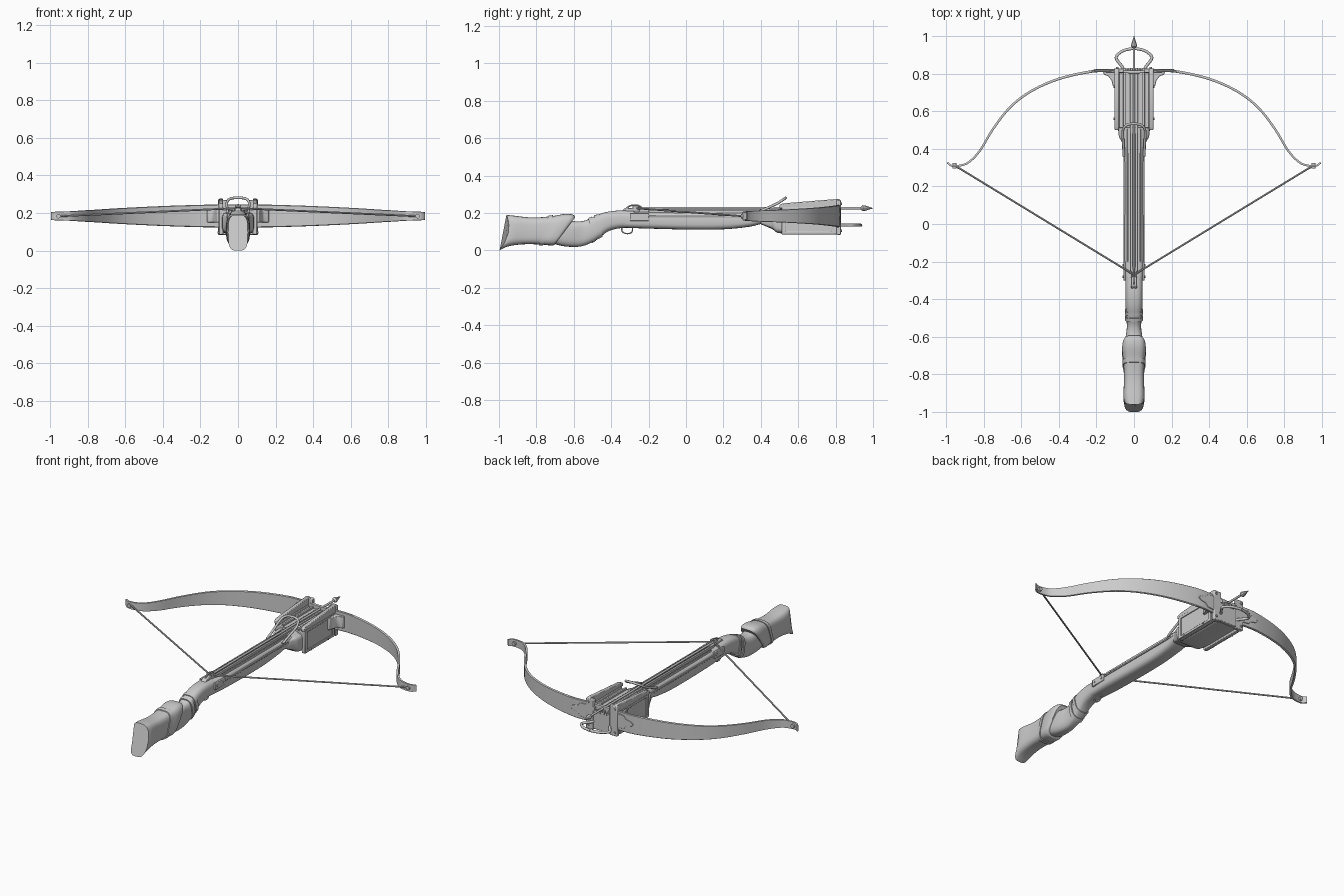
import bpy, bmesh, math
from mathutils import Vector


def spline(pts, n=5):
    """Catmull-Rom resampling of tuples of any length."""
    P = [Vector(p) for p in pts]
    P = [P[0] * 2 - P[1]] + P + [P[-1] * 2 - P[-2]]
    out = []
    for i in range(1, len(P) - 2):
        a, b, c, d = P[i - 1:i + 3]
        for k in range(n):
            t = k / n
            out.append((b * 2 + (c - a) * t + (a * 2 - b * 5 + c * 4 - d) * t * t
                        + (b * 3 - a - c * 3 + d) * t ** 3) / 2)
    return out + [P[-2]]


def finish(name, bm, mirror=False, bevel=0, angle=40):
    bmesh.ops.recalc_face_normals(bm, faces=bm.faces)
    me = bpy.data.meshes.new(name)
    bm.to_mesh(me)
    bm.free()
    ob = bpy.data.objects.new(name, me)
    bpy.context.collection.objects.link(ob)
    if bevel:
        m = ob.modifiers.new("bevel", 'BEVEL')
        m.width, m.segments, m.limit_method = bevel, 2, 'ANGLE'
    if mirror:
        ob.modifiers.new("mirror", 'MIRROR')
    bpy.context.view_layer.objects.active = ob
    bpy.ops.object.select_all(action='DESELECT')
    ob.select_set(True)
    bpy.ops.object.shade_smooth_by_angle(angle=math.radians(angle))
    return ob


def skin(name, rings, mirror=False, cap=True):
    bm = bmesh.new()
    R = [[bm.verts.new(p) for p in r] for r in rings]
    n = len(R[0])
    for a, b in zip(R, R[1:]):
        for i in range(n):
            bm.faces.new((a[i], a[(i + 1) % n], b[(i + 1) % n], b[i]))
    if cap:
        bm.faces.new(R[0])
        bm.faces.new(R[-1])
    return finish(name, bm, mirror)


def loft(name, stations, power=3.0, n=28, steps=4):
    """Stations: (y bottom, z bottom, y top, z top, half width, end bow)."""
    rings = []
    for yb, zb, yt, zt, w, bow in spline([Vector(s) for s in stations], steps):
        ring = []
        for k in range(n):
            a = 2 * math.pi * k / n
            c, s = math.cos(a), math.sin(a)
            x = math.copysign(abs(c) ** (2 / power), c) * w
            t = (math.copysign(abs(s) ** (2 / power), s) + 1) / 2
            ring.append((x, yb + (yt - yb) * t + bow * 4 * t * (1 - t), zb + (zt - zb) * t))
        rings.append(ring)
    return skin(name, rings)


def prism(name, pts, lo, hi, axis='x', mirror=False, bevel=0.004):
    """Extrude an outline: (y,z) along x, (x,z) along y, (x,y) along z."""
    put = {'x': lambda p, d: (d, p[0], p[1]), 'y': lambda p, d: (p[0], d, p[1]),
           'z': lambda p, d: (p[0], p[1], d)}[axis]
    bm = bmesh.new()
    A = [bm.verts.new(put(p, lo)) for p in pts]
    B = [bm.verts.new(put(p, hi)) for p in pts]
    bm.faces.new(A)
    bm.faces.new(B)
    for i in range(len(A)):
        j = (i + 1) % len(A)
        bm.faces.new((A[i], A[j], B[j], B[i]))
    return finish(name, bm, mirror, bevel, 35)


def box(name, x, y, z, **kw):
    return prism(name, [(y[0], z[0]), (y[1], z[0]), (y[1], z[1]), (y[0], z[1])], x[0], x[1], **kw)


def tube(name, pts, radii, mirror=False, n=10):
    pts = [Vector(p) for p in pts]
    if not isinstance(radii, (list, tuple)):
        radii = [radii] * len(pts)
    rings, u = [], None
    for i, p in enumerate(pts):
        t = (pts[min(i + 1, len(pts) - 1)] - pts[max(i - 1, 0)]).normalized()
        if u is None:
            u = t.orthogonal()
        u = (u - t * u.dot(t)).normalized()
        v = t.cross(u)
        rings.append([p + (u * math.cos(a) + v * math.sin(a)) * radii[i]
                      for a in (2 * math.pi * k / n for k in range(n))])
    return skin(name, rings, mirror)


# Shoulder stock with concave butt end
loft("butt_stock", [(-1.0, 0.0, -0.96, 0.19, 0.052, 0.03), (-0.95, 0.022, -0.92, 0.186, 0.057, 0.015),
                    (-0.87, 0.033, -0.82, 0.176, 0.054, 0), (-0.78, 0.032, -0.72, 0.183, 0.056, 0),
                    (-0.74, 0.028, -0.65, 0.195, 0.063, 0), (-0.71, 0.027, -0.605, 0.192, 0.062, 0),
                    (-0.70, 0.035, -0.592, 0.178, 0.054, 0)], 3.6)
loft("butt_band", [(-0.785, 0.027, -0.735, 0.186, 0.06, 0), (-0.765, 0.026, -0.71, 0.189, 0.062, 0)], 3.6)

# Curved grip with wrapped bands
loft("grip", [(-0.72, 0.04, -0.64, 0.165, 0.048, 0), (-0.65, 0.022, -0.585, 0.155, 0.046, 0),
              (-0.56, 0.022, -0.54, 0.16, 0.038, 0), (-0.48, 0.055, -0.5, 0.178, 0.042, 0),
              (-0.42, 0.1, -0.44, 0.202, 0.045, 0), (-0.36, 0.118, -0.37, 0.213, 0.045, 0),
              (-0.28, 0.122, -0.28, 0.212, 0.047, 0)], 3)
for i, (yb, zb, yt, zt) in enumerate([(-0.50, 0.04, -0.522, 0.174), (-0.465, 0.062, -0.492, 0.187)]):
    loft(f"grip_band_{i + 1}", [(yb, zb, yt, zt, 0.047, 0), (yb + 0.02, zb + 0.013, yt + 0.02, zt + 0.007, 0.049, 0)], 3)

# Fore stock flaring into the bow head
loft("fore_stock", [(-0.34, 0.122, -0.34, 0.208, 0.044, 0), (-0.2, 0.117, -0.2, 0.207, 0.052, 0),
                    (0.0, 0.112, 0.0, 0.206, 0.052, 0), (0.2, 0.113, 0.2, 0.206, 0.051, 0),
                    (0.34, 0.127, 0.34, 0.206, 0.051, 0), (0.42, 0.145, 0.42, 0.21, 0.056, 0),
                    (0.53, 0.15, 0.53, 0.215, 0.064, 0)], 3.4)
loft("head_underside", [(0.39, 0.145, 0.4, 0.19, 0.045, 0), (0.46, 0.115, 0.44, 0.2, 0.07, 0),
                        (0.52, 0.09, 0.5, 0.205, 0.085, 0), (0.81, 0.088, 0.81, 0.205, 0.085, 0)], 5)
box("side_strip", (0.048, 0.056), (-0.2, 0.5), (0.176, 0.186), mirror=True, bevel=0.002)

# Grooved bolt track
box("track_rail", (0.008, 0.021), (-0.25, 0.83), (0.195, 0.222), mirror=True, bevel=0.002)
box("track_ledge", (0.028, 0.036), (-0.2, 0.83), (0.195, 0.214), mirror=True, bevel=0.002)

# Bow head: core, side boxes, raised rails, front plate
box("head_core", (-0.085, 0.085), (0.51, 0.81), (0.1, 0.217))
box("head_side_box", (0.078, 0.1), (0.51, 0.815), (0.086, 0.232), mirror=True)
for i, (y, z) in enumerate([((0.512, 0.532), (0.088, 0.23)), ((0.775, 0.795), (0.088, 0.23)),
                            ((0.512, 0.795), (0.088, 0.104)), ((0.512, 0.795), (0.214, 0.23))]):
    box(f"side_frame_{i + 1}", (0.098, 0.105), y, z, mirror=True, bevel=0.002)
prism("head_top_rail", [(0.50, 0.225), (0.825, 0.225), (0.825, 0.272), (0.815, 0.276),
                        (0.52, 0.252), (0.50, 0.244)], 0.08, 0.103, mirror=True)
box("inner_rail", (0.045, 0.058), (0.51, 0.83), (0.205, 0.228), mirror=True, bevel=0.002)
box("front_plate", (0.055, 0.107), (0.805, 0.828), (0.084, 0.27), mirror=True)
box("front_lower_plate", (-0.06, 0.06), (0.805, 0.826), (0.09, 0.205))
for y in (0.56, 0.73):
    tube("side_rivet", [(0.1, y, 0.096), (0.11, y, 0.096)], 0.006, True)
for z in (0.105, 0.25):
    tube("front_rivet", [(0.09, 0.82, z), (0.09, 0.834, z)], 0.007, True)

# Recurved bow limbs, thin and tapering to the tips
path = spline([(0, 0.808, 0.061), (0.1, 0.812, 0.061), (0.22, 0.812, 0.059), (0.4, 0.772, 0.053), (0.55, 0.705, 0.046),
               (0.66, 0.62, 0.04), (0.75, 0.505, 0.034), (0.82, 0.39, 0.03), (0.88, 0.328, 0.026),
               (0.93, 0.31, 0.024), (0.97, 0.31, 0.023), (0.993, 0.326, 0.02)], 5)
rings = []
for i, p in enumerate(path):
    t = path[min(i + 1, len(path) - 1)] - path[max(i - 1, 0)]
    nx, ny = Vector((-t.y, t.x)).normalized()
    h, th = p.z, 0.0075 - 0.003 * i / len(path)
    rings.append([(p.x + nx * a * th, p.y + ny * a * th, 0.184 + b * h) for a, b in
                  [(-1, -0.94), (-0.4, -1), (0.4, -1), (1, -0.94), (1, 0.94), (0.4, 1), (-0.4, 1), (-1, 0.94)]])
skin("bow_limb", rings, mirror=True)

# Limb brackets behind, shaped plates in front
prism("limb_bracket", [(0.095, 0.81), (0.165, 0.81), (0.16, 0.795), (0.135, 0.785), (0.12, 0.765),
                       (0.113, 0.735), (0.095, 0.73)], 0.15, 0.222, 'z', mirror=True, bevel=0.003)
prism("limb_face_plate", [(0.1, 0.14), (0.15, 0.145), (0.165, 0.163), (0.2, 0.17), (0.215, 0.185), (0.2, 0.2),
                          (0.165, 0.207), (0.15, 0.225), (0.1, 0.23)], 0.81, 0.825, 'y', mirror=True, bevel=0.002)

# Foot stirrup
tube("stirrup", spline([(0.055, 0.81, 0.135), (0.062, 0.835, 0.135), (0.092, 0.875, 0.135), (0.09, 0.897, 0.135),
                        (0.055, 0.923, 0.135), (0, 0.935, 0.135)]), 0.008, True)

# Arched sight leaning back over the track
tube("sight_arch", spline([(0.054, 0.36, 0.195), (0.057, 0.43, 0.225), (0.06, 0.485, 0.25), (0.052, 0.515, 0.269),
                           (0.03, 0.53, 0.279), (0, 0.533, 0.281)]), 0.007, True)

# String, tip loops and bolt
tube("bow_string", [(0.965, 0.312, 0.183), (0.93, 0.297, 0.184), (0, -0.27, 0.226)], 0.005, True, 8)
tube("string_tip_loop", [(0.955, 0.295, 0.183), (0.955, 0.325, 0.183)], 0.012, True)
tube("bolt_shaft", [(0, -0.28, 0.226), (0, 0.955, 0.226)], 0.0065)
tube("bolt_head", [(0, 0.935, 0.226), (0, 0.945, 0.226), (0, 0.955, 0.226), (0, 1.0, 0.226)],
     [0.007, 0.016, 0.015, 0.001], n=8)

# Lock: catch, side plates with rivets, guard loops
prism("lock_catch", [(-0.35, 0.205), (-0.22, 0.205), (-0.23, 0.22), (-0.3, 0.228), (-0.33, 0.225)], -0.016, 0.016)
box("catch_finger", (0.009, 0.017), (-0.285, -0.255), (0.21, 0.24), mirror=True, bevel=0.003)
box("lock_side_plate", (0.044, 0.056), (-0.3, -0.2), (0.158, 0.2), mirror=True, bevel=0.003)
for y in (-0.28, -0.22):
    tube("lock_rivet", [(0.05, y, 0.179), (0.06, y, 0.179)], 0.007, True)
tube("trigger_loop", spline([(0, -0.345, 0.125), (0, -0.34, 0.1), (0, -0.315, 0.09), (0, -0.29, 0.098),
                             (0, -0.285, 0.125)]), 0.0035)
tube("catch_loop", spline([(0, -0.33, 0.215), (0, -0.3, 0.238), (0, -0.26, 0.242), (0, -0.225, 0.222)]), 0.004)
